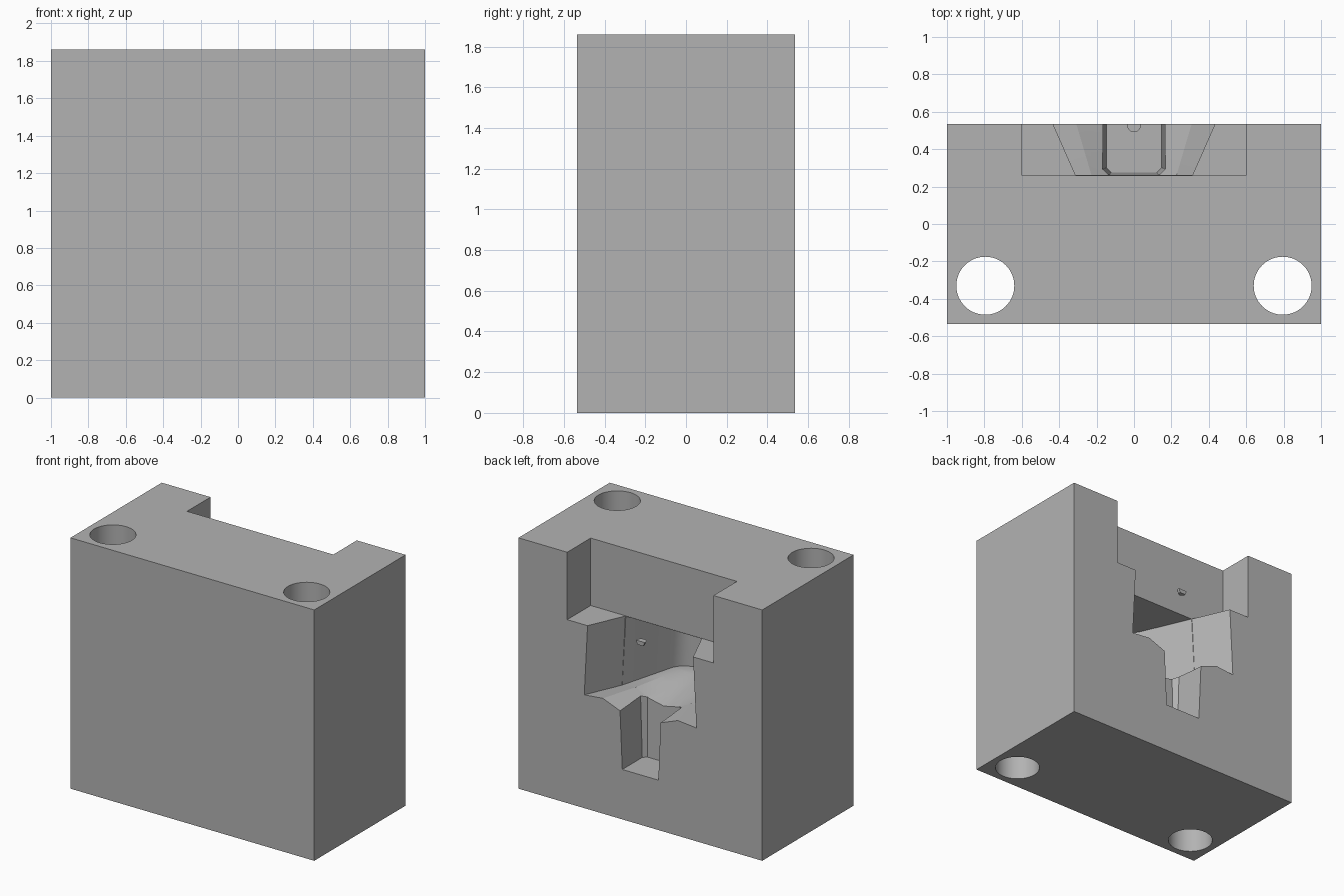
import bpy, bmesh
from math import sin, cos, atan, radians

cube = bpy.data.objects.get("Cube")
if cube:
    bpy.data.objects.remove(cube, do_unlink=True)

grey = bpy.data.materials.new("plain grey")
grey.use_nodes = True
grey.diffuse_color = (0.45, 0.45, 0.45, 1)
grey.node_tree.nodes["Principled BSDF"].inputs["Base Color"].default_value = grey.diffuse_color

BACK, TOP, LEDGE = 0.535, 1.86, 1.36


def finish(name, bm):
    bmesh.ops.recalc_face_normals(bm, faces=bm.faces)
    mesh = bpy.data.meshes.new(name)
    bm.to_mesh(mesh)
    bm.free()
    mesh.materials.append(grey)
    obj = bpy.data.objects.new(name, mesh)
    bpy.context.collection.objects.link(obj)
    return obj


def loft(name, rings):
    """Skin a row of equal-length closed outlines and cap both ends."""
    bm = bmesh.new()
    rows = [[bm.verts.new(p) for p in ring] for ring in rings]
    for a, b in zip(rows, rows[1:]):
        for i in range(len(a)):
            j = (i + 1) % len(a)
            bm.faces.new((a[i], a[j], b[j], b[i]))
    bm.faces.new(rows[0])
    bm.faces.new(rows[-1])
    return finish(name, bm)


def box(name, x, y0, y1, z0, z1):
    return loft(name, [[(-x, y0, z), (x, y0, z), (x, y1, z), (-x, y1, z)] for z in (z0, z1)])


def bore(name, x):
    bm = bmesh.new()
    bmesh.ops.create_cone(bm, cap_ends=True, segments=64, radius1=0.155, radius2=0.155, depth=3)
    bmesh.ops.translate(bm, verts=bm.verts, vec=(x, -0.33, 1))
    return finish(name, bm)


def cavity_section(y, w, top):
    """Undercut walls above a floor that dips towards the middle."""
    depth = BACK - y
    deep = max(0, depth - 0.275)
    fade = max(0, 1 - deep / 0.4)
    floor = 0.84 + 0.1 * min(deep, 0.36)
    wide = w + 0.03 * min(1, w / 0.1)
    half = [(w, top), (wide, floor), (0.67 * wide, floor + 0.015 * fade),
            (0.36 * wide, floor - 0.04 * fade)]
    middle = [(0, floor - 0.065 * fade)]
    outline = half + middle + [(-x, z) for x, z in reversed(half)]
    return [(x, y, z) for x, z in outline]


# wedge-shaped cavity with a rounded inner end
SLOPE, RADIUS = 0.44, 0.165
sections = []
for y, top in ((0.64, 1.42), (BACK, 1.42), (0.4, 1.42), (0.263, 1.42), (0.262, 1.358),
               (0.15, 1.358), (0.03, 1.358)):
    sections.append(cavity_section(y, 0.43 - SLOPE * (BACK - y), top))
start = atan(SLOPE)
w_start = RADIUS * cos(start)
y_mid = BACK - (0.43 - w_start) / SLOPE + RADIUS * sin(start)
steps = 10
for i in range(steps + 1):
    a = start + (radians(86) - start) * i / steps
    sections.append(cavity_section(y_mid - RADIUS * sin(a), RADIUS * cos(a), 1.358))
cavity = loft("cavity_cutter", sections)


def slot_ring(z, x, y, c):
    half = [(x, 0.7), (x, y + c), (x - c, y)]
    return [(px, py, z) for px, py in half + [(-px, py) for px, py in reversed(half)]]


# drafted slot under the cavity, chamfered at its inner corners
slot = loft("slot_cutter", [slot_ring(0.37, 0.148, 0.276, 0.025),
                            slot_ring(0.88, 0.17, 0.257, 0.035)])
notch = box("notch_cutter", 0.6, 0.26, 0.8, LEDGE, 2.2)
cutters = [notch, cavity, slot, bore("left_bore_cutter", 0.795), bore("right_bore_cutter", -0.795)]

# main block
block = box("block", 1, -BACK, BACK, 0, TOP)
bpy.ops.object.select_all(action="DESELECT")
block.select_set(True)
bpy.context.view_layer.objects.active = block
for cutter in cutters:
    cutter.hide_render = True
    mod = block.modifiers.new(cutter.name, "BOOLEAN")
    mod.operation = "DIFFERENCE"
    mod.solver = "EXACT"
    mod.object = cutter
    bpy.ops.object.modifier_apply(modifier=mod.name)
for cutter in cutters:
    bpy.data.objects.remove(cutter, do_unlink=True)
bpy.ops.object.shade_smooth_by_angle(angle=radians(25))

# small clipped stub at the ledge height
bm = bmesh.new()
bmesh.ops.create_cone(bm, cap_ends=True, segments=24, radius1=0.025, radius2=0.036, depth=0.03)
bmesh.ops.translate(bm, verts=bm.verts, vec=(0, 0.527, LEDGE - 0.015))
cut = bmesh.ops.bisect_plane(bm, geom=bm.verts[:] + bm.edges[:] + bm.faces[:],
                             plane_co=(0, BACK, 0), plane_no=(0, 1, 0), clear_outer=True)
bmesh.ops.holes_fill(bm, edges=[e for e in bm.edges if e.is_boundary])
finish("stub", bm)
